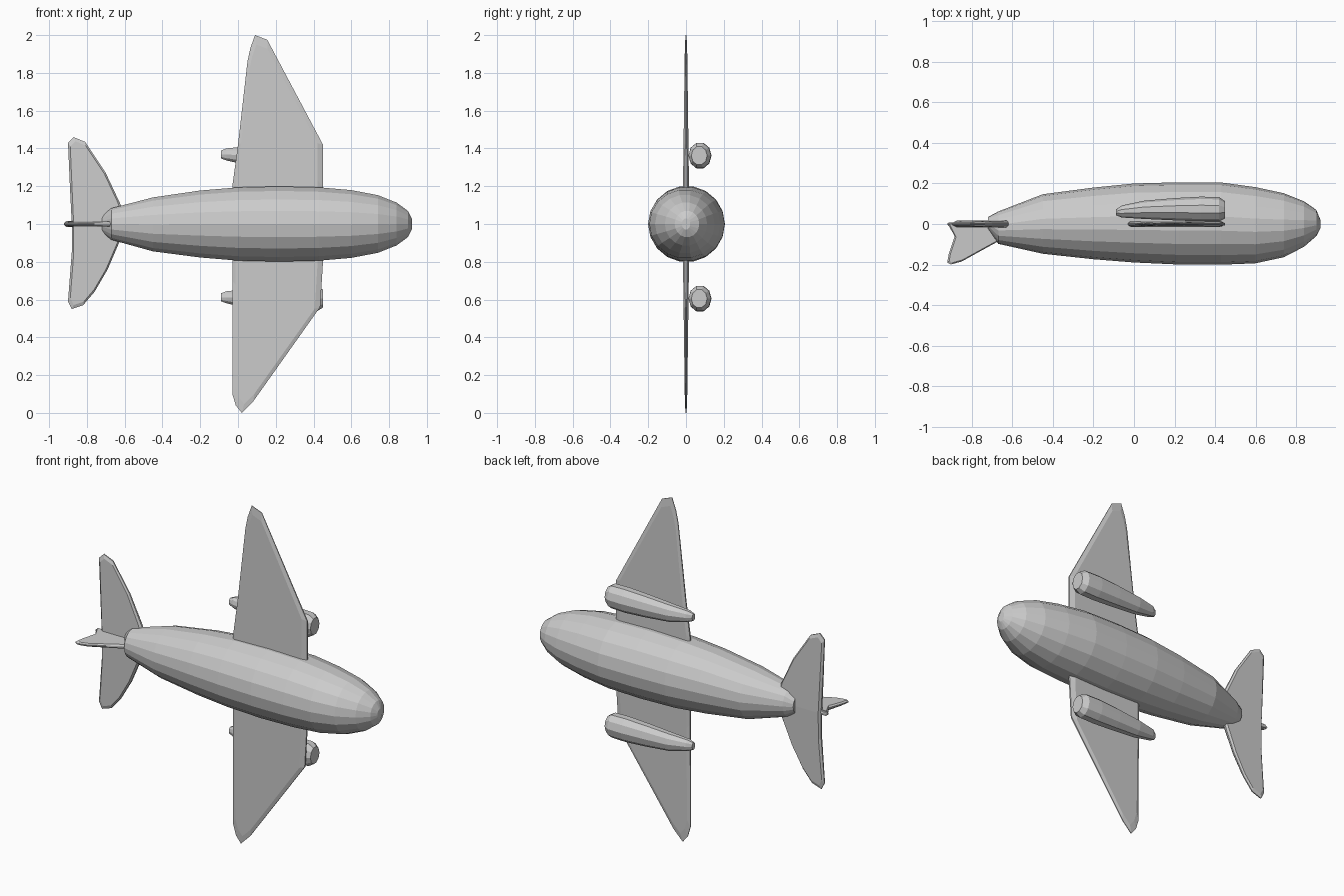
import bpy, math
from mathutils import Vector


def make(name, verts, faces):
    me = bpy.data.meshes.new(name)
    me.from_pydata([tuple(v) for v in verts], [], faces)
    me.update()
    ob = bpy.data.objects.new(name, me)
    bpy.context.collection.objects.link(ob)
    return ob


def skin(name, rings):
    """Join equal-sized rings into a capped, flat-shaded shell."""
    n = len(rings[0])
    verts = [v for r in rings for v in r]
    faces = [(i * n + j, i * n + (j + 1) % n, (i + 1) * n + (j + 1) % n, (i + 1) * n + j)
             for i in range(len(rings) - 1) for j in range(n)]
    faces += [tuple(range(n))[::-1], tuple(range((len(rings) - 1) * n, len(rings) * n))]
    ob = make(name, verts, faces)
    import bmesh
    bm = bmesh.new()
    bm.from_mesh(ob.data)
    bmesh.ops.recalc_face_normals(bm, faces=bm.faces)
    bm.to_mesh(ob.data)
    bm.free()
    return ob


def body(name, sections, sides):
    """Sections along x: (x, centre y, centre z, y radius, z radius)."""
    rings = []
    for x, cy, cz, ry, rz in sections:
        angles = [2 * math.pi * k / sides for k in range(sides)]
        rings.append([(x, cy + ry * math.cos(a), cz + rz * math.sin(a)) for a in angles])
    return skin(name, rings)


def panel(name, outline, root, tip, upright=False):
    """Thin aerofoil plate; half-thickness falls from root to tip along the span."""
    pts = [Vector(p) for p in outline]
    mid = sum(pts, Vector((0, 0))) / len(pts)
    base = 0.0 if upright else 1.0
    span = max(abs(p.y - base) for p in pts)

    def ring(scale, side):
        out = []
        for p in pts:
            q = mid + (p - mid) * scale
            if abs(p.y - base) < 0.03:
                q.y = p.y
            t = abs(p.y - base) / span
            h = side * (root * (1 - t) + tip * t)
            out.append((q.x, q.y, 1 + h) if upright else (q.x, h, q.y))
        return out
    return skin(name, [ring(0.9, -1), ring(1, -0.3), ring(1, 0.3), ring(0.9, 1)])


# Fuselage
body("fuselage", [
    (-0.72, 0.005, 1.0, 0.03, 0.045), (-0.67, -0.018, 1.0, 0.08, 0.085),
    (-0.45, 0.0, 0.998, 0.147, 0.145), (-0.2, 0.003, 1.0, 0.177, 0.18),
    (0.0, 0.005, 1.0, 0.195, 0.197), (0.22, 0.003, 1.0, 0.203, 0.202),
    (0.43, 0.002, 1.0, 0.203, 0.197), (0.6, -0.006, 1.0, 0.188, 0.182),
    (0.74, -0.006, 1.0, 0.158, 0.155), (0.84, 0.0, 1.0, 0.112, 0.115),
    (0.9, 0.005, 1.0, 0.065, 0.07), (0.92, 0.0, 1.0, 0.022, 0.03)], 18)

# Wings
panel("upper_wing", [(-0.04, 1.0), (-0.03, 1.2), (0.0, 1.42), (0.05, 1.86), (0.065, 1.93),
                     (0.09, 2.0), (0.155, 1.975), (0.45, 1.42), (0.45, 1.2), (0.45, 1.0)],
      0.018, 0.006)
panel("lower_wing", [(-0.03, 1.0), (-0.03, 0.7), (-0.03, 0.1), (-0.012, 0.04), (0.02, 0.0),
                     (0.08, 0.06), (0.435, 0.56), (0.45, 0.8), (0.45, 1.0)],
      0.018, 0.006)

# Tailplanes
panel("upper_tailplane", [(-0.58, 1.0), (-0.62, 1.1), (-0.7, 1.27), (-0.81, 1.435),
                          (-0.87, 1.46), (-0.9, 1.43), (-0.89, 1.2), (-0.88, 1.0)],
      0.018, 0.01)
panel("lower_tailplane", [(-0.58, 1.0), (-0.63, 0.9), (-0.69, 0.76), (-0.76, 0.64), (-0.82, 0.57),
                          (-0.88, 0.55), (-0.9, 0.59), (-0.88, 0.85), (-0.88, 1.0)],
      0.018, 0.01)

# Tail fin and tail spike
panel("tail_fin", [(-0.6, 0.01), (-0.66, -0.08), (-0.76, -0.135), (-0.85, -0.185), (-0.905, -0.2),
                   (-0.922, -0.19), (-0.915, -0.15), (-0.885, -0.06), (-0.92, 0.0)],
      0.015, 0.009, upright=True)
body("tail_cone", [(-0.92, 0.0, 1.0, 0.006, 0.006), (-0.8, -0.002, 1.0, 0.014, 0.03),
                   (-0.6, -0.002, 1.0, 0.02, 0.1)], 8)

# Engines
for name, z, tail in (("upper_engine", 1.362, 1.368), ("lower_engine", 0.605, 0.612)):
    body(name, [
        (-0.09, 0.058, tail, 0.014, 0.022), (-0.06, 0.062, tail, 0.03, 0.034),
        (0.05, 0.07, z, 0.045, 0.052), (0.2, 0.073, z, 0.055, 0.064),
        (0.33, 0.074, z, 0.061, 0.071), (0.42, 0.073, z, 0.06, 0.069),
        (0.45, 0.07, z, 0.042, 0.05)], 10)
